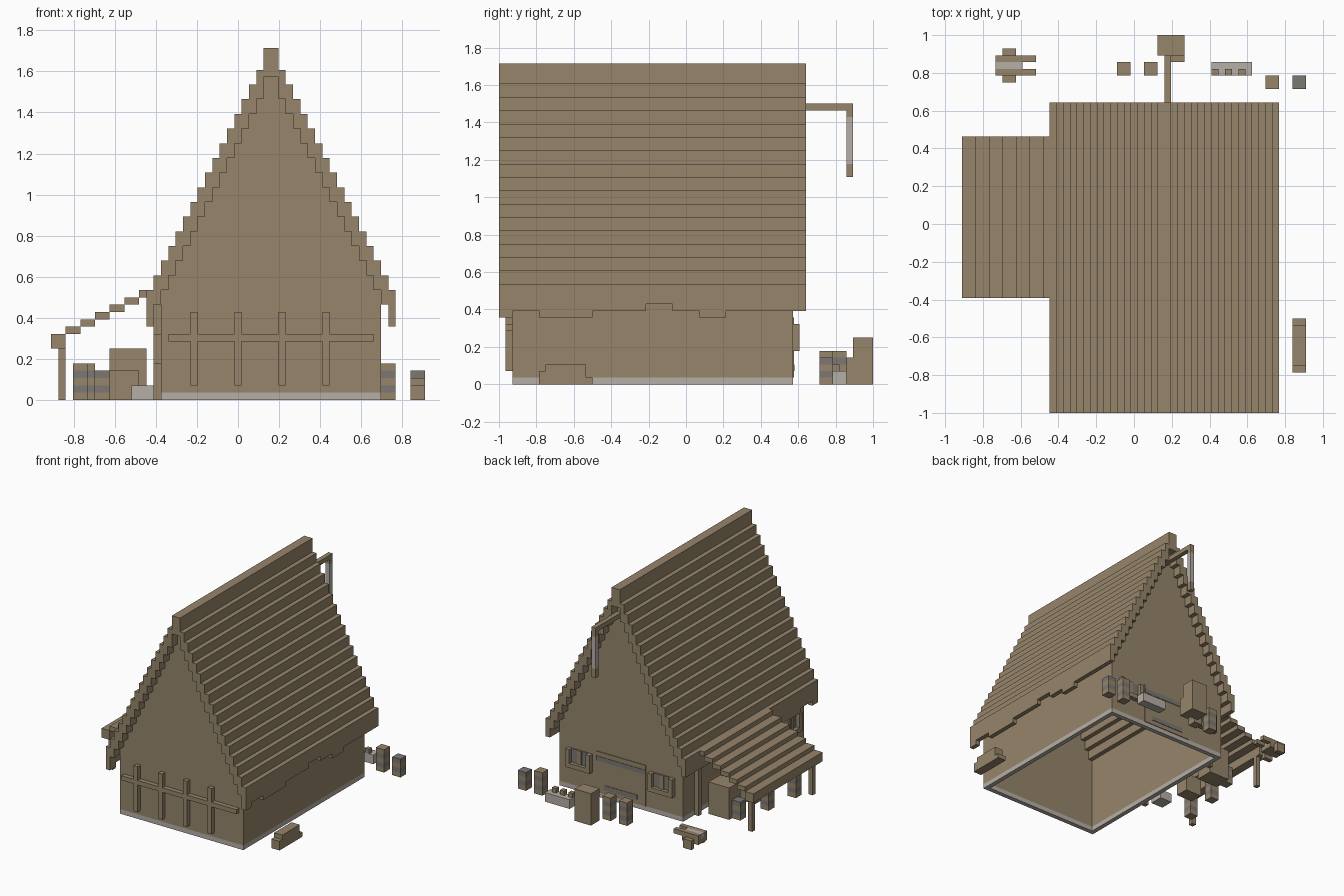
import bpy, bmesh

if "Cube" in bpy.data.objects:
    bpy.data.objects.remove(bpy.data.objects["Cube"])

V = 1 / 28          # one voxel
OX, OY = -25.5, -28 # grid origin offset, in voxels


def material(name, rgb):
    m = bpy.data.materials.new(name)
    m.diffuse_color = (*rgb, 1)
    m.use_nodes = True
    m.node_tree.nodes["Principled BSDF"].inputs["Base Color"].default_value = m.diffuse_color
    return m


WOOD = material("brown wood", (0.305, 0.235, 0.145))
STONE = material("light stone", (0.47, 0.43, 0.385))
IRON = material("grey iron", (0.20, 0.19, 0.175))


def finish(name, bm, mat):
    bmesh.ops.recalc_face_normals(bm, faces=bm.faces)
    me = bpy.data.meshes.new(name)
    bm.to_mesh(me)
    bm.free()
    me.materials.append(mat)
    ob = bpy.data.objects.new(name, me)
    bpy.context.collection.objects.link(ob)
    return ob


def boxes(name, mat, *items):
    """Each item is (x0, x1, y0, y1, z0, z1) in voxels."""
    bm = bmesh.new()
    for x0, x1, y0, y1, z0, z1 in items:
        vs = bmesh.ops.create_cube(bm, size=1)["verts"]
        for v in vs:
            v.co.x = (x0 + (x1 - x0) * (v.co.x + .5) + OX) * V
            v.co.y = (y0 + (y1 - y0) * (v.co.y + .5) + OY) * V
            v.co.z = (z0 + (z1 - z0) * (v.co.z + .5)) * V
    return finish(name, bm, mat)


def flip(b):
    """Mirror a box about the ridge line."""
    return (60 - b[1], 60 - b[0], *b[2:])


# --- main roof: stepped boards, mirrored about the ridge
boards = [(29, 31, 0, 46, 44, 48)]
for n in range(15):
    b = (31 + n, 32 + n, 0, 46, 41 - 2 * n, 45 - 2 * n)
    boards += [b, flip(b)]
boxes("main_roof", WOOD, *boards)

# --- ragged eaves: (start, end, bottom)
eaves = []
for y0, y1, z in [(0, 2, 10), (2, 6, 11), (6, 14, 10), (14, 22, 11),
                  (22, 26, 12), (26, 30, 11), (30, 34, 10), (34, 46, 11)]:
    b = (46, 47, y0, y1, z, 15)
    eaves += [b, flip(b)]
boxes("roof_eaves", WOOD, *eaves)


# --- gable walls with stepped tops
def gable(name, y):
    right = [(45, 1), (45, 16)]
    for n in range(13, -1, -1):
        z = 42 - 2 * n
        right += [(32 + n, z), (31 + n, z)]
    right += [(31, 45)]
    seen = list(dict.fromkeys(right))
    prof = seen + [(60 - x, z) for x, z in reversed(seen)]
    bm = bmesh.new()
    f = bm.faces.new([bm.verts.new(((x + OX) * V, (y + OY) * V, z * V)) for x, z in prof])
    ext = bmesh.ops.extrude_face_region(bm, geom=[f])["geom"]
    bmesh.ops.translate(bm, vec=(0, V, 0), verts=[g for g in ext if isinstance(g, bmesh.types.BMVert)])
    finish(name, bm, WOOD)


gable("front_gable_wall", 2)
gable("back_gable_wall", 43)

# --- side walls and stone footing
side = (44, 45, 3, 43, 1, 16)
boxes("side_walls", WOOD, side, flip(side))
foot = (44, 45, 2, 44, 0, 1)
boxes("stone_footing", STONE, foot, flip(foot), (16, 44, 2, 3, 0, 1), (16, 44, 43, 44, 0, 1))

# --- front timber frame
boxes("front_timbers", WOOD, (16, 44, 1, 2, 8, 9),
      *[(x, x + 1, 1, 2, 2, 12) for x in (19, 25, 31, 37)])

# --- back door with iron straps
boxes("back_door", WOOD, (24, 36, 44, 44.15, 1, 10))
boxes("door_straps", IRON, (24, 36, 44, 44.25, 8, 9), (26, 34, 44, 44.25, 2, 3))


# --- windows: sill, shutters, mullion and panes
def window(name, start, wide, on_back):
    def place(a0, a1, d, z0, z1):
        return (a0, a1, 44, 44 + d, z0, z1) if on_back else (15 - d, 15, a0, a1, z0, z1)
    e = start + wide
    mid = (start + e) / 2
    boxes(name + "_frame", WOOD, place(start, e, 1, 5, 6),
          place(start, start + 1, 1, 6, 9), place(e - 1, e, 1, 6, 9),
          place(mid - .5, mid + .5, .4, 6, 9))
    boxes(name + "_glass", IRON, place(start + 1, e - 1, .2, 6, 9))


window("back_window_a", 17, 6, True)
window("back_window_b", 37, 6, True)
window("side_window_a", 4, 5, False)
window("side_window_b", 11, 5, False)

# --- hoist over the door
boxes("hoist_beam", WOOD, (30, 31, 44, 53, 41, 42), (30, 31, 52, 53, 40, 41))
boxes("hoist_rope", STONE, (30, 31, 52, 53, 33, 40))
boxes("hoist_hook", WOOD, (30, 31, 52, 53, 31, 33))

# --- lean-to roof and posts
boxes("lean_to_roof", WOOD, (0, 2, 17, 41, 7, 9),
      *[(2 * n, 2 * n + 2 + (n == 6), 17, 41, 8 + n, 9 + n) for n in range(1, 7)])
boxes("lean_to_posts", WOOD, *[(1, 2, y, y + 1, 0, 8) for y in (18, 39)],
      *[(14, 15, y, y + 1, 0, 13) for y in (18, 39)])


# --- barrels with iron hoops
def barrel(name, x, y, h=5):
    boxes(name, WOOD, *[(x, x + 2, y, y + 2, k, k + 1) for k in range(0, h, 2)])
    boxes(name + "_hoops", IRON, *[(x, x + 2, y, y + 2, k, k + 1) for k in range(1, h, 2)])


for n, spot in enumerate([(23, 50), (27, 50), (45, 48), (49, 48, 4),
                          (4, 28), (3, 20), (6, 35, 4)]):
    barrel(f"barrel_{n}", *spot)

# --- crates
boxes("yard_crate", WOOD, (29, 33, 53, 56, 0, 7), (31, 33, 52, 53, 0, 4))
boxes("lean_to_crates", WOOD, (8, 13, 34, 38, 0, 7), (8, 12, 26, 29, 0, 4))
boxes("grain_sacks", STONE, (11, 14, 20, 23, 0, 2))

# --- stone trough with produce
boxes("trough", STONE, (37, 43, 50, 52, 0, 2))
boxes("trough_produce", WOOD, *[(x, x + 1, 50, 51, 2, 3) for x in (37, 39, 41)])

# --- handcart
boxes("cart_body", WOOD, (5, 9, 50, 53, 1, 2), (5, 11, 50, 51, 2, 3), (5, 11, 52, 53, 2, 3))
boxes("cart_load", STONE, (5, 9, 51, 52, 2, 3))
boxes("cart_wheels", WOOD, (6, 8, 49, 50, 0, 2), (6, 8, 53, 54, 0, 2))

# --- log pile beside the right wall
boxes("log_pile", WOOD, (49, 51, 6, 13, 0, 2), (49, 51, 7, 13, 2, 3), (49, 51, 13, 14, 0, 1))
